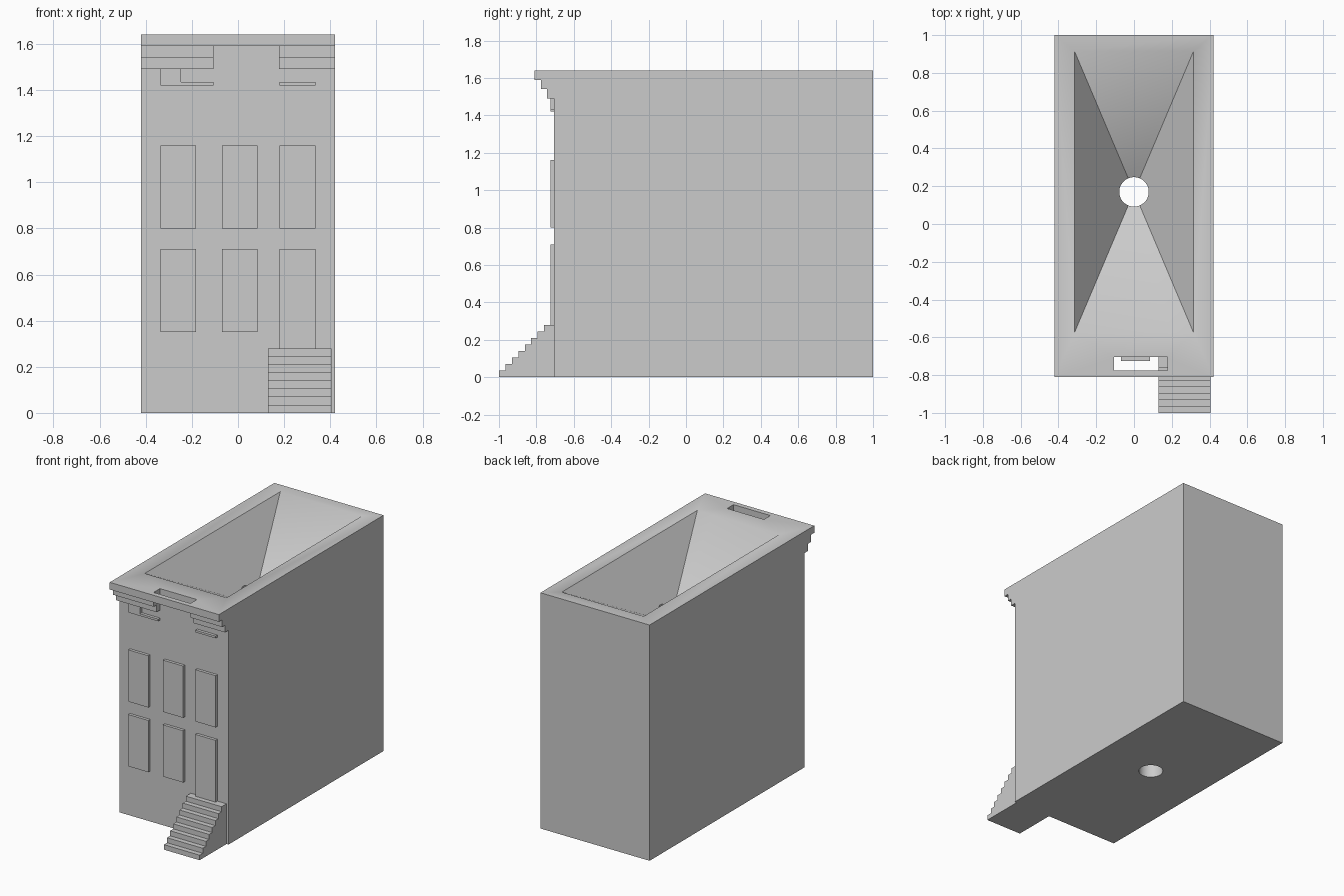
import bpy, bmesh
from mathutils import Vector

cube = bpy.data.objects.get("Cube")
if cube:
    bpy.data.objects.remove(cube, do_unlink=True)

# One plain grey for everything
grey = bpy.data.materials.new("plain_grey")
grey.use_nodes = True
colour = (0.6, 0.6, 0.6, 1)
grey.diffuse_color = colour
grey.node_tree.nodes["Principled BSDF"].inputs["Base Color"].default_value = colour

W, H = 0.42, 1.64          # half width, height
WALL, BACK = -0.705, 1.0   # facade and rear planes
PLATE = -0.725             # front of windows and trim


def finish(name, bm):
    bmesh.ops.recalc_face_normals(bm, faces=bm.faces)
    mesh = bpy.data.meshes.new(name)
    bm.to_mesh(mesh)
    bm.free()
    mesh.materials.append(grey)
    ob = bpy.data.objects.new(name, mesh)
    bpy.context.scene.collection.objects.link(ob)
    return ob


def extrude(name, points, direction):
    """Solid made by sweeping a flat outline along a vector."""
    bm = bmesh.new()
    face = bm.faces.new([bm.verts.new(p) for p in points])
    new = bmesh.ops.extrude_face_region(bm, geom=[face])["geom"]
    bmesh.ops.translate(bm, vec=Vector(direction),
                        verts=[v for v in new if isinstance(v, bmesh.types.BMVert)])
    return finish(name, bm)


def side_profile(name, yz, x0, x1):
    return extrude(name, [(x0, y, z) for y, z in yz], (x1 - x0, 0, 0))


def front_plate(name, xz):
    return extrude(name, [(x, PLATE, z) for x, z in xz], (0, WALL - PLATE, 0))


def rect(x0, x1, z0, z1):
    return [(x0, z0), (x1, z0), (x1, z1), (x0, z1)]


def cut(target, cutter):
    mod = target.modifiers.new("cut", 'BOOLEAN')
    mod.operation, mod.solver, mod.object = 'DIFFERENCE', 'EXACT', cutter
    bpy.context.view_layer.objects.active = target
    bpy.ops.object.modifier_apply(modifier=mod.name)
    bpy.data.objects.remove(cutter, do_unlink=True)


# House body with stepped cornice along the top of the facade
body = side_profile("house_body", [
    (BACK, 0), (BACK, H), (-0.81, H), (-0.81, 1.59), (-0.774, 1.59), (-0.774, 1.54),
    (-0.742, 1.54), (-0.742, 1.49), (WALL, 1.49), (WALL, 0)], -W, W)

# Slot through the cornice
cut(body, side_profile("slot_cutter", [
    (-0.775, 1.4), (-0.775, 1.8), (WALL, 1.8), (WALL, 1.4)], -0.107, 0.177))

# Funnel shaped pit in the roof, extended a little above the rim
CY, DEPTH, OVER = 0.17, 0.41, 1.1
bm = bmesh.new()
rim = [bm.verts.new((sx * 0.315 * OVER, CY + sy * 0.745 * OVER, H - DEPTH + DEPTH * OVER))
       for sx, sy in ((-1, -1), (1, -1), (1, 1), (-1, 1))]
apex = bm.verts.new((0, CY, H - DEPTH))
bm.faces.new(rim)
for i in range(4):
    bm.faces.new((rim[i], rim[(i + 1) % 4], apex))
cut(body, finish("pit_cutter", bm))

# Round drain from the pit to the underside
bm = bmesh.new()
bmesh.ops.create_cone(bm, cap_ends=True, segments=48, radius1=0.078, radius2=0.078, depth=3)
bmesh.ops.translate(bm, vec=(0, CY, 0), verts=bm.verts)
cut(body, finish("drain_cutter", bm))

bpy.ops.object.select_all(action='DESELECT')
body.select_set(True)
bpy.context.view_layer.objects.active = body
bpy.ops.object.shade_smooth_by_angle()

# Windows in two rows, with a taller door at the lower left of the house
for column, x in (("right", -0.337), ("middle", -0.07), ("left", 0.18)):
    front_plate("upper_window_" + column, rect(x, x + 0.155, 0.8, 1.16))
    if column == "left":
        front_plate("door", rect(x, x + 0.155, 0.28, 0.71))
    else:
        front_plate("lower_window_" + column, rect(x, x + 0.155, 0.35, 0.71))

# Trim pieces under the cornice
front_plate("trim_right", [(-0.337, 1.42), (-0.107, 1.42), (-0.107, 1.435),
                           (-0.247, 1.435), (-0.247, 1.49), (-0.337, 1.49)])
front_plate("trim_left", rect(0.18, 0.335, 1.42, 1.435))

# Front stairs
STEPS, RISE, TREAD = 8, 0.035, 0.0345
outline = [(WALL, 0)]
for i in range(STEPS):
    y = -1 + i * TREAD
    outline += [(y, i * RISE), (y, (i + 1) * RISE)]
outline.append((WALL, STEPS * RISE))
side_profile("front_stairs", outline, 0.13, 0.405)
